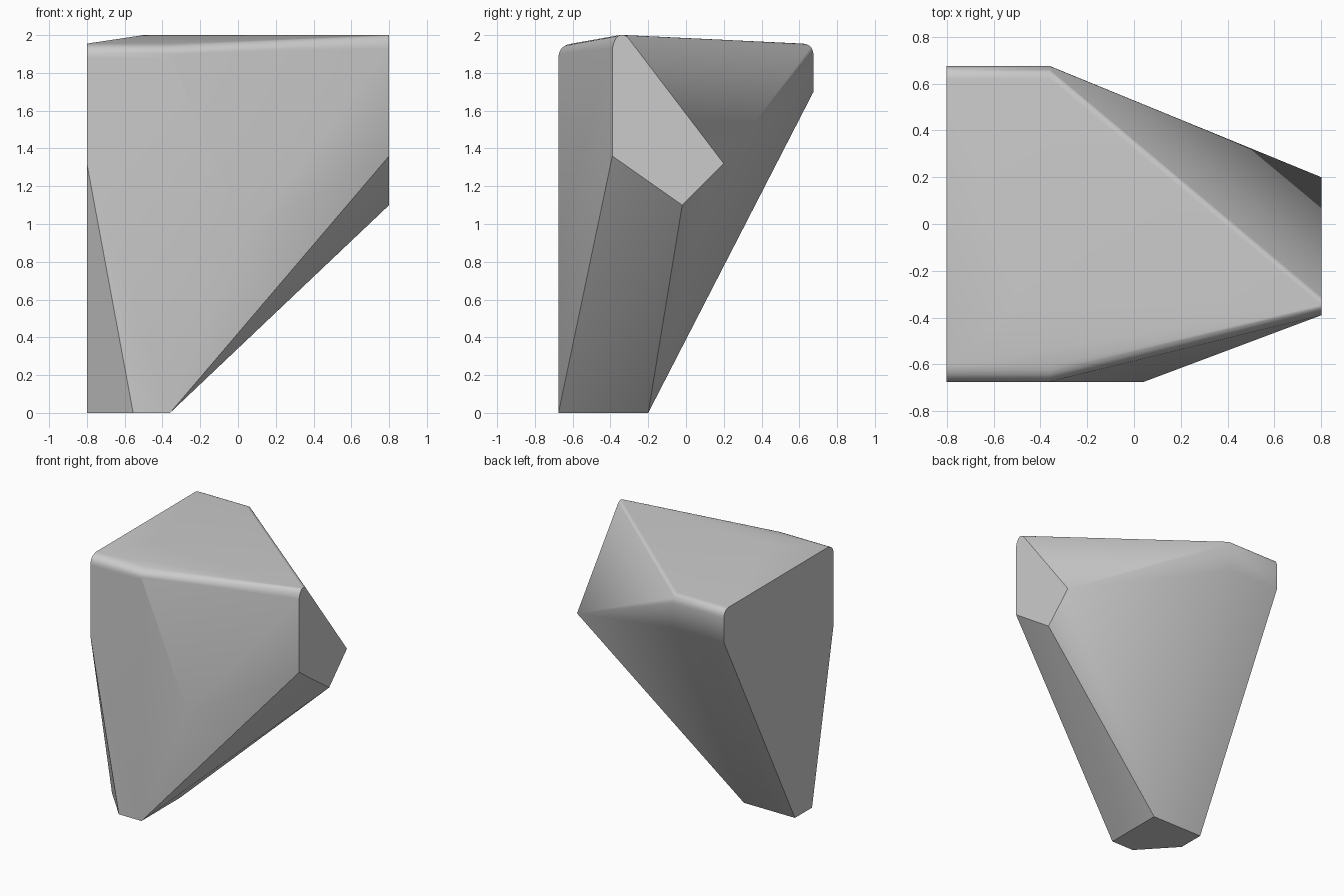
import bpy
import bmesh
import math

# Remove the default object
cube = bpy.data.objects.get("Cube")
if cube:
    bpy.data.objects.remove(cube, do_unlink=True)


def rounded(start, corner, end, steps=6):
    """Curved (y, z) profile that bends around a corner point."""
    points = []
    for i in range(steps + 1):
        t = i / steps
        points.append(tuple((1 - t) ** 2 * a + 2 * t * (1 - t) * b + t * t * c
                            for a, b, c in zip(start, corner, end)))
    return points


def section(x, profile):
    """Place a (y, z) profile at a position along x."""
    return [(x, y, z) for y, z in profile]


# Rounded upper edges
front_edge = rounded((-0.675, 1.88), (-0.675, 1.945), (-0.605, 1.955))
back_edge = rounded((0.675, 1.89), (0.675, 1.95), (0.62, 1.955))
tip_edge = rounded((-0.39, 1.93), (-0.37, 2.03), (-0.31, 1.99))

# Cross-sections from the broad end to the narrow end
broad_end = front_edge + back_edge + [
    (0.675, 1.7), (-0.2, 0), (-0.41, 0), (-0.675, 1.32)]
middle = front_edge + back_edge + [(0.675, 1.7), (-0.2, 0), (-0.675, 0)]
narrow_end = tip_edge + [(0.2, 1.32), (-0.02, 1.1), (-0.39, 1.36)]

points = section(-0.8, broad_end) + section(-0.36, middle) + section(0.8, narrow_end)

# Single corners: front foot, front bulge and top ridge
points += [(-0.555, -0.675, 0), (0.04, -0.675, 0.95), (-0.5, -0.34, 2)]

# Wrap the sections in one faceted skin
bm = bmesh.new()
for point in points:
    bm.verts.new(point)
hull = bmesh.ops.convex_hull(bm, input=bm.verts)
spare = {g for g in hull["geom_interior"] + hull["geom_unused"]
         if isinstance(g, bmesh.types.BMVert)}
bmesh.ops.delete(bm, geom=list(spare), context="VERTS")
bmesh.ops.dissolve_limit(bm, angle_limit=math.radians(0.5),
                         verts=bm.verts, edges=bm.edges)
bmesh.ops.recalc_face_normals(bm, faces=bm.faces)
mesh = bpy.data.meshes.new("faceted_block")
bm.to_mesh(mesh)
bm.free()

block = bpy.data.objects.new("faceted_block", mesh)
bpy.context.collection.objects.link(block)

# Plain grey material
grey = bpy.data.materials.new("plain_grey")
grey.use_nodes = True
colour = (0.6, 0.6, 0.6, 1)
grey.diffuse_color = colour
grey.node_tree.nodes["Principled BSDF"].inputs["Base Color"].default_value = colour
mesh.materials.append(grey)

# Soft fillets, crisp outer edges
bpy.ops.object.select_all(action="DESELECT")
block.select_set(True)
bpy.context.view_layer.objects.active = block
bpy.ops.object.shade_smooth_by_angle(angle=math.radians(30))
weighted = block.modifiers.new("even_shading", "WEIGHTED_NORMAL")
weighted.keep_sharp = True
